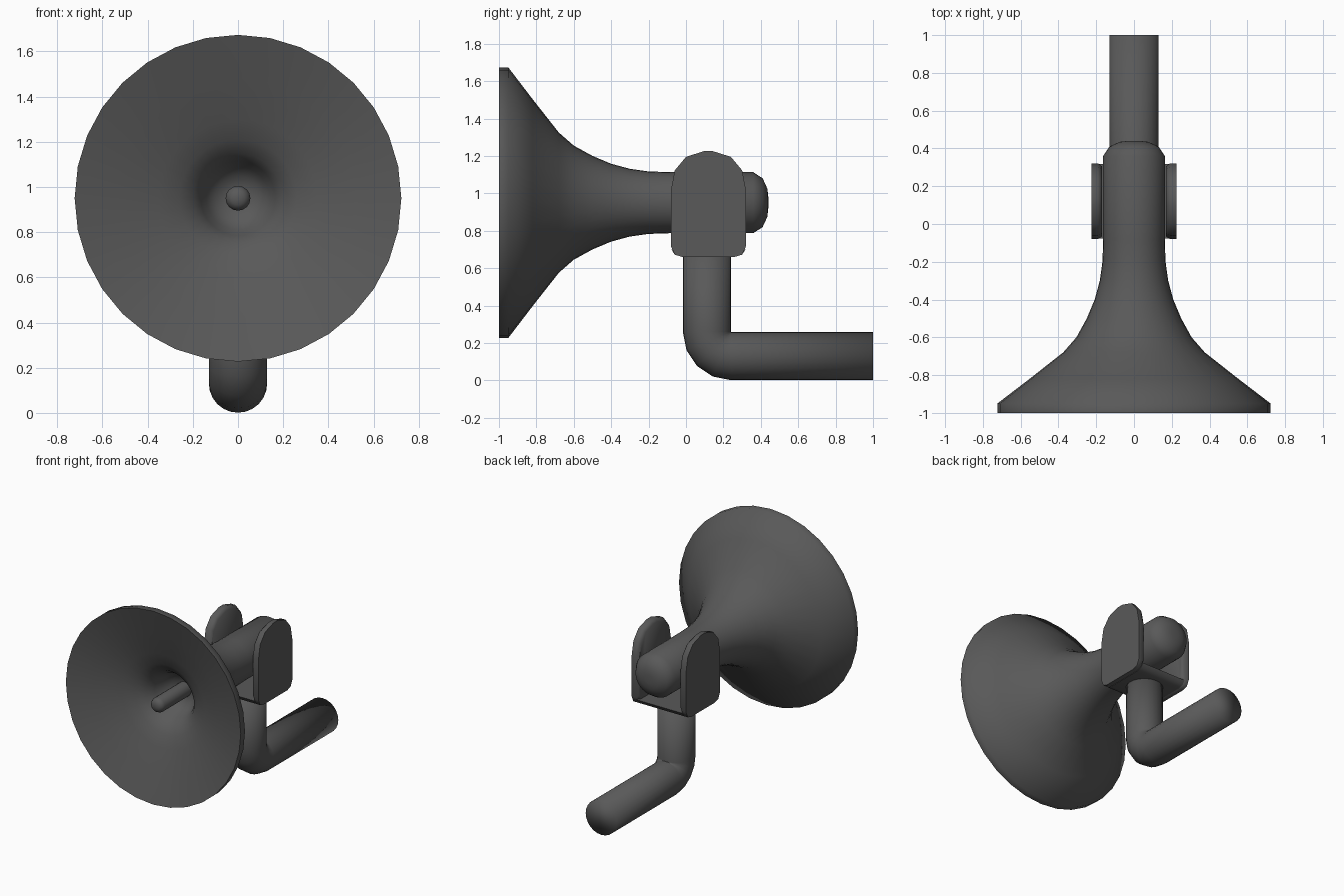
import bpy, bmesh, math
from mathutils import Vector

if "Cube" in bpy.data.objects:
    bpy.data.objects.remove(bpy.data.objects["Cube"])

AXIS_Z = 0.95
dark = bpy.data.materials.new("dark_grey")
dark.diffuse_color = (0.1, 0.1, 0.1, 1)
dark.use_nodes = True
dark.node_tree.nodes["Principled BSDF"].inputs["Base Color"].default_value = dark.diffuse_color


def finish(name, bm, angle=35):
    bmesh.ops.remove_doubles(bm, verts=bm.verts, dist=1e-5)
    bmesh.ops.recalc_face_normals(bm, faces=bm.faces)
    me = bpy.data.meshes.new(name)
    bm.to_mesh(me)
    bm.free()
    ob = bpy.data.objects.new(name, me)
    bpy.context.collection.objects.link(ob)
    me.materials.append(dark)
    bpy.ops.object.select_all(action='DESELECT')
    bpy.context.view_layer.objects.active = ob
    ob.select_set(True)
    bpy.ops.object.shade_smooth_by_angle(angle=math.radians(angle))
    return ob


def loft(name, rings, angle=35):
    """Skin a list of closed rings and cap both ends."""
    bm = bmesh.new()
    loops = [[bm.verts.new(p) for p in ring] for ring in rings]
    n = len(loops[0])
    for a, b in zip(loops, loops[1:]):
        for i in range(n):
            j = (i + 1) % n
            bm.faces.new((a[i], a[j], b[j], b[i]))
    bm.faces.new(loops[0])
    bm.faces.new(loops[-1])
    return finish(name, bm, angle)


def lathe(name, profile, n=32, angle=35):
    """Turn (y, radius) points round the horn axis."""
    rings = [[Vector((r * math.sin(t), y, AXIS_Z + r * math.cos(t)))
              for t in (math.tau * i / n for i in range(n))] for y, r in profile]
    return loft(name, rings, angle)


def plate(name, outline, sections):
    """Extrude a (y, z) outline through (x, scale) sections."""
    return loft(name, [[Vector((x, .12 + (y - .12) * s, .94 + (z - .94) * s))
                        for y, z in outline] for x, s in sections], 50)


# Flared horn with rim, shallow inner dish, throat and rounded rear
outer = [(-1.0, .723), (-.95, .723), (-.82, .553), (-.68, .375), (-.60, .305),
         (-.50, .25), (-.40, .208), (-.30, .181), (-.20, .167), (-.08, .163),
         (.36, .163), (.41, .13), (.435, .075), (.44, .03)]
inner = [(-.63, .05), (-.65, .10), (-.69, .14), (-.75, .165), (-.80, .198),
         (-.845, .26), (-.88, .35), (-.94, .53)]
lathe("horn", inner + outer, angle=60)

# Rod in the middle of the throat
lathe("centre_rod", [(-.60, .055), (-.94, .055), (-.96, .047), (-.972, .03),
                     (-.976, .01)], 16, 60)

# U bracket: two arched side plates with softened inner faces, and a base
side = [(-.06, .672), (-.02, .66), (.26, .66), (.30, .672), (.32, .716),
        (.32, 1.02), (.30, 1.123), (.24, 1.195), (.145, 1.225), (.095, 1.225),
        (0, 1.195), (-.06, 1.123), (-.08, 1.02), (-.08, .716)]
for label, s in (("left", -1), ("right", 1)):
    plate(label + "_bracket_plate", side,
          [(s * .225, 1), (s * .19, 1), (s * .17, .93)])
base = [(-.06, .672), (-.02, .66), (.26, .66), (.30, .672), (.318, .70), (-.078, .70)]
plate("bracket_base", base, [(-.187, 1), (.187, 1)])

# Bent mounting pipe, its bend swept about the inner corner
R, CY, CZ, N = .129, .242, .26, 24
rings = []
for k in range(-1, 6):
    a = math.pi / 2 * min(max(k, 0), 4) / 4
    out = Vector((0, -math.cos(a), -math.sin(a)))
    centre = Vector((0, CY, CZ)) + out * .130
    if k == -1:
        centre.z = .68
    if k == 5:
        centre.y = 1.0
    rings.append([centre + out * R * math.cos(t) + Vector((R * math.sin(t), 0, 0))
                  for t in (math.tau * i / N for i in range(N))])
loft("mounting_pipe", rings, 100)
